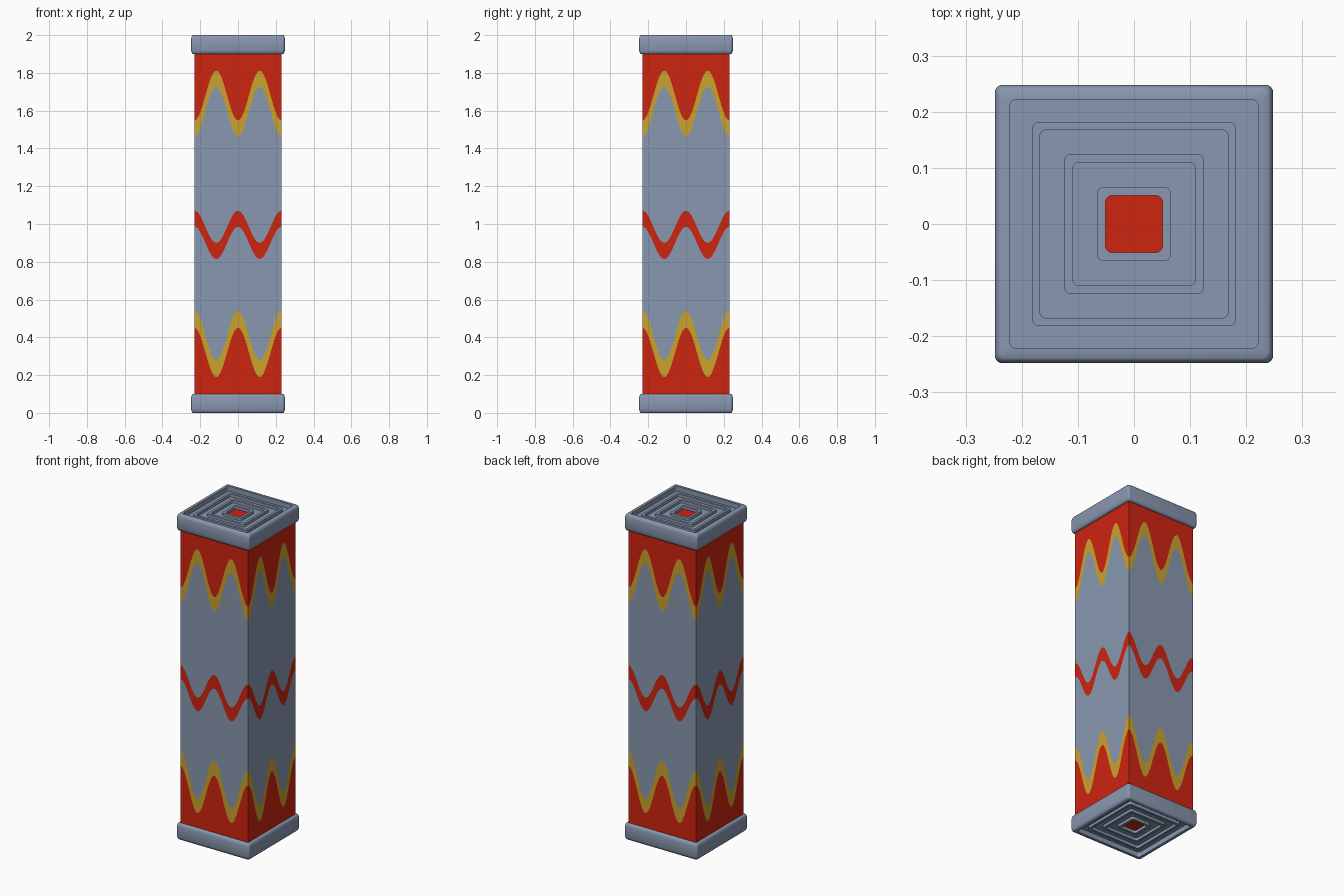
import bpy
import bmesh
import math

cube = bpy.data.objects.get("Cube")
if cube:
    bpy.data.objects.remove(cube, do_unlink=True)


def material(name, rgb):
    mat = bpy.data.materials.new(name)
    mat.use_nodes = True
    colour = (*rgb, 1)
    mat.diffuse_color = colour
    mat.node_tree.nodes["Principled BSDF"].inputs["Base Color"].default_value = colour
    return mat


MATERIALS = [material("slate_blue", (0.25, 0.31, 0.43)),
             material("red", (0.62, 0.018, 0.005)),
             material("gold", (0.6, 0.36, 0.027))]
GREY, RED, GOLD = range(3)


def finish(name, bm):
    mesh = bpy.data.meshes.new(name)
    bm.to_mesh(mesh)
    bm.free()
    for mat in MATERIALS:
        mesh.materials.append(mat)
    obj = bpy.data.objects.new(name, mesh)
    bpy.context.collection.objects.link(obj)
    return obj


def bridge(bm, lower, upper, index=GREY):
    n = len(lower)
    for i in range(n):
        j = (i + 1) % n
        bm.faces.new((lower[i], lower[j], upper[j], upper[i])).material_index = index


# Square shaft: wavy painted bands follow the edge loops
HALF, STEPS = 0.23, 48
perimeter = []
for side in range(4):
    c, s = round(math.cos(side * math.pi / 2)), round(math.sin(side * math.pi / 2))
    for k in range(STEPS):
        u = HALF * (2 * k / STEPS - 1)
        perimeter.append((c * u + s * HALF, s * u - c * HALF,
                          math.cos(2 * math.pi * u / HALF)))

# Each loop: mean height, wave amplitude, colour of the band above it
loops = [(0.08, 0, RED), (0.32, 0.13, GOLD), (0.41, 0.13, GREY),
         (0.9, 0.085, RED), (0.985, 0.085, GREY),
         (1.595, -0.132, GOLD), (1.68, -0.132, RED), (1.92, 0, RED)]
bm = bmesh.new()
rows = [[bm.verts.new((x, y, mean + amp * wave)) for x, y, wave in perimeter]
        for mean, amp, _ in loops]
for lower, upper, band in zip(rows, rows[1:], loops):
    bridge(bm, lower, upper, band[2])
finish("shaft", bm)


# End caps: rounded-square rings lofted into a rim with nested ridges
def ring(bm, half, z, radius=0.013, segments=5):
    verts = []
    for corner in range(4):
        start = corner * math.pi / 2
        cx = (half - radius) * math.copysign(1, math.cos(start + math.pi / 4))
        cy = (half - radius) * math.copysign(1, math.sin(start + math.pi / 4))
        for k in range(segments + 1):
            a = start + k / segments * math.pi / 2
            verts.append(bm.verts.new((cx + radius * math.cos(a),
                                       cy + radius * math.sin(a), z)))
    return verts


FLOOR, RIDGE = 1.97, 1.987
profile = [(0.22, 1.9), (0.239, 1.9), (0.244, 1.904), (0.248, 1.918),
           (0.248, 1.982), (0.244, 1.996), (0.239, 2.0),
           (0.222, 2.0), (0.222, FLOOR)]
for outer, inner in ((0.182, 0.168), (0.125, 0.11), (0.066, 0.051)):
    profile += [(outer, FLOOR), (outer, RIDGE), (inner, RIDGE), (inner, FLOOR)]

for name, flipped in (("top_cap", False), ("bottom_cap", True)):
    bm = bmesh.new()
    rings = [ring(bm, half, 2 - z if flipped else z) for half, z in profile]
    for lower, upper in zip(rings, rings[1:]):
        bridge(bm, lower, upper)
    bm.faces.new(rings[-1]).material_index = RED
    if flipped:
        bmesh.ops.reverse_faces(bm, faces=bm.faces[:])
    cap = finish(name, bm)
    bpy.ops.object.select_all(action="DESELECT")
    cap.select_set(True)
    bpy.context.view_layer.objects.active = cap
    bpy.ops.object.shade_smooth_by_angle(angle=math.radians(40))
